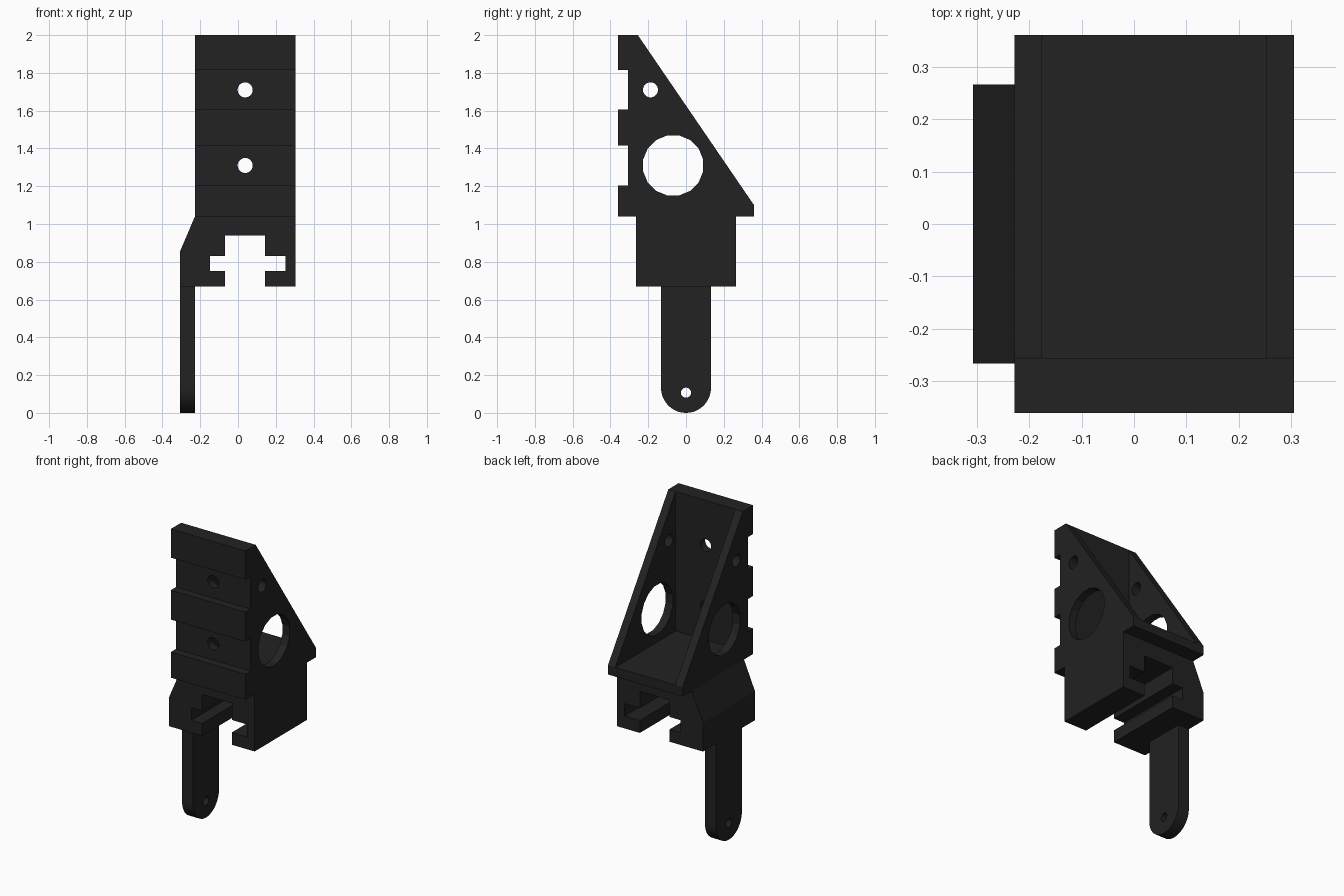
import bpy, bmesh
from math import sin, cos, pi

if "Cube" in bpy.data.objects:
    bpy.data.objects.remove(bpy.data.objects["Cube"])

mat = bpy.data.materials.new("black_plastic")
mat.diffuse_color = (0.016, 0.016, 0.016, 1)
mat.use_nodes = True
mat.node_tree.nodes["Principled BSDF"].inputs["Base Color"].default_value = mat.diffuse_color


def prism(name, pts, axis, a, b):
    """Extrude a 2D profile along x (points are y,z) or y (points are x,z)."""
    bm = bmesh.new()
    place = (lambda p: (a, p[0], p[1])) if axis == "x" else (lambda p: (p[0], a, p[1]))
    face = bm.faces.new([bm.verts.new(place(p)) for p in pts])
    out = bmesh.ops.extrude_face_region(bm, geom=[face])
    step = (b - a, 0, 0) if axis == "x" else (0, b - a, 0)
    bmesh.ops.translate(bm, vec=step, verts=[g for g in out["geom"] if isinstance(g, bmesh.types.BMVert)])
    bmesh.ops.recalc_face_normals(bm, faces=bm.faces)
    me = bpy.data.meshes.new(name)
    bm.to_mesh(me)
    bm.free()
    me.materials.append(mat)
    ob = bpy.data.objects.new(name, me)
    bpy.context.collection.objects.link(ob)
    return ob


def box(u0, u1, v0, v1):
    return [(u0, v0), (u1, v0), (u1, v1), (u0, v1)]


def circle(u, v, r, n):
    return [(u + r * cos(2 * pi * (i + 0.5) / n), v + r * sin(2 * pi * (i + 0.5) / n)) for i in range(n)]


def cut(ob, pts, axis, a=-1, b=1):
    cutter = prism("cutter", pts, axis, a, b)
    cutter.hide_render = True
    mod = ob.modifiers.new("cut", "BOOLEAN")
    mod.operation, mod.solver, mod.object = "DIFFERENCE", "EXACT", cutter
    bpy.context.view_layer.objects.active = ob
    bpy.ops.object.modifier_apply(modifier=mod.name)
    bpy.data.objects.remove(cutter)


# Upper wedge-shaped bracket with notched front plate
bracket = prism("mounting_bracket", [
    (-0.36, 1.04), (0.36, 1.04), (0.36, 1.1), (-0.255, 2), (-0.36, 2),
    (-0.36, 1.815), (-0.307, 1.815), (-0.307, 1.605), (-0.36, 1.605),
    (-0.36, 1.415), (-0.307, 1.415), (-0.307, 1.205), (-0.36, 1.205)], "x", -0.228, 0.305)
# Hollow between the side walls
cut(bracket, box(-0.255, 0.5, 1.1, 2.2), "x", -0.175, 0.253)
# Side holes through both walls
cut(bracket, circle(-0.068, 1.31, 0.162, 16), "x")
cut(bracket, circle(-0.188, 1.71, 0.04, 24), "x")
# Screw holes in the front plate
for z in (1.31, 1.71):
    cut(bracket, circle(0.038, z, 0.04, 24), "y")

# Lower block with cross-shaped rail slot
prism("rail_clamp", [
    (-0.307, 0.67), (-0.07, 0.67), (-0.07, 0.75), (-0.147, 0.75), (-0.147, 0.83),
    (-0.07, 0.83), (-0.07, 0.938), (0.143, 0.938), (0.143, 0.83), (0.252, 0.83),
    (0.252, 0.75), (0.143, 0.75), (0.143, 0.67), (0.305, 0.67), (0.305, 1.04),
    (-0.228, 1.04), (-0.307, 0.855)], "y", -0.266, 0.266)

# Hanging tab with rounded end and pin hole
arc = [(0.132 * cos(pi + pi * i / 24), 0.132 + 0.132 * sin(pi + pi * i / 24)) for i in range(25)]
tab = prism("hanging_tab", arc + [(0.132, 0.67), (-0.132, 0.67)], "x", -0.307, -0.228)
cut(tab, circle(0, 0.107, 0.027, 20), "x")
